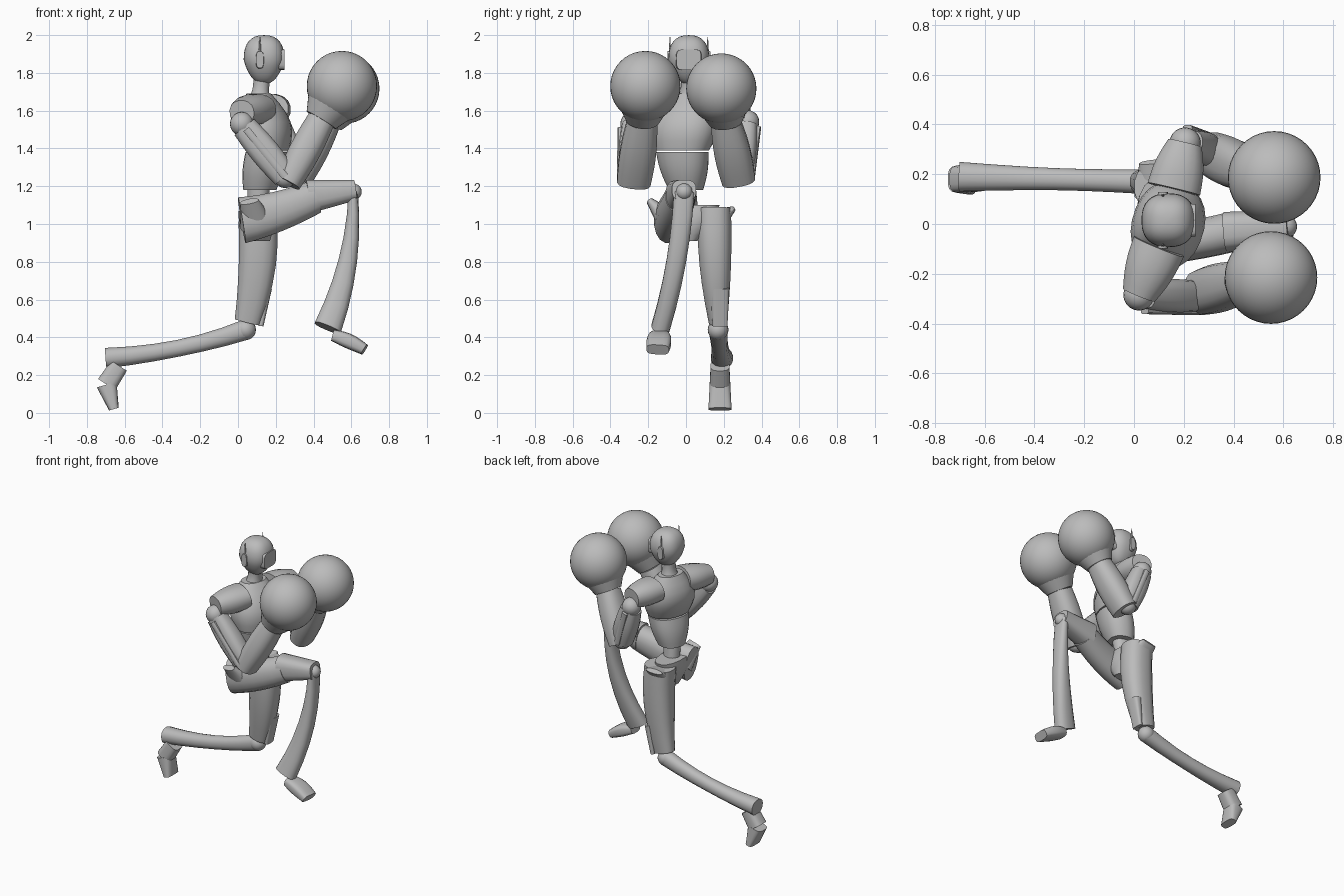
import bpy, bmesh, math
from mathutils import Vector

default_cube = bpy.data.objects.get("Cube")
if default_cube:
    bpy.data.objects.remove(default_cube)

grey = bpy.data.materials.new("plain grey")
grey.use_nodes = True
grey_value = (0.5, 0.5, 0.5, 1)
grey.diffuse_color = grey_value
grey.node_tree.nodes["Principled BSDF"].inputs["Base Color"].default_value = grey_value

ALONG_X, ALONG_Y, ALONG_Z = Vector((1, 0, 0)), Vector((0, 1, 0)), Vector((0, 0, 1))
SHOULDER_LINE = Vector((0.3, 0.95, 0))


def finish(name, bm):
    bmesh.ops.recalc_face_normals(bm, faces=bm.faces)
    mesh = bpy.data.meshes.new(name)
    bm.to_mesh(mesh)
    bm.free()
    part = bpy.data.objects.new(name, mesh)
    bpy.context.collection.objects.link(part)
    mesh.materials.append(grey)
    bpy.ops.object.select_all(action="DESELECT")
    part.select_set(True)
    bpy.context.view_layer.objects.active = part
    bpy.ops.object.shade_smooth_by_angle(angle=math.radians(40))


def soften(value, power):
    return math.copysign(abs(value) ** power, value)


def limb(name, path, start, end, bulge=0, side=ALONG_Y, normal=None, sides=16, power=0.9, steps=6):
    """Loft along a straight or bent path; start and end are half width and half depth."""
    points = [Vector(p) for p in path]
    first, last = points[0], points[-1]
    bend = points[1] if len(points) == 3 else first.lerp(last, 0.5)
    start, end = Vector(start), Vector(end)
    bm = bmesh.new()
    rings = []
    for i in range(steps + 1):
        t = i / steps
        near, far = first.lerp(bend, t), bend.lerp(last, t)
        centre = near.lerp(far, t)
        axis = normal or (far - near).normalized()
        across = (side - axis * side.dot(axis)).normalized()
        deep = axis.cross(across)
        width, depth = start.lerp(end, t)
        swell = bulge * math.sin(math.pi * t)
        ring = []
        for k in range(sides):
            angle = math.tau * (k + 0.5) / sides
            c = soften(math.cos(angle), power) * (width + swell)
            s = soften(math.sin(angle), power) * (depth + swell)
            ring.append(bm.verts.new(centre + across * c + deep * s))
        rings.append(ring)
    for low, high in zip(rings, rings[1:]):
        for k in range(sides):
            bm.faces.new((low[k - 1], low[k], high[k], high[k - 1]))
    bm.faces.new(rings[0])
    bm.faces.new(rings[-1])
    finish(name, bm)


def ball(name, centre, radius, segments=20, stretch=1, jaw=0, power=1):
    """Sphere, optionally boxier, taller and narrowed towards the chin."""
    bm = bmesh.new()
    bmesh.ops.create_uvsphere(bm, u_segments=segments, v_segments=segments // 2, radius=radius)
    for vert in bm.verts:
        x, y, z = (soften(value / radius, power) * radius for value in vert.co)
        narrow = 1 - jaw * max(0, -z / radius)
        vert.co = Vector((x * narrow, y * narrow, z * stretch)) + Vector(centre)
    finish(name, bm)


# Head, visor, ear pieces and neck
head = Vector((0.138, 0.015, 1.87))
ball("head", head, 0.108, segments=32, stretch=1.2, jaw=0.3, power=0.82)
limb("visor", [head + ALONG_X * 0.07, head + ALONG_X * 0.108], (0.07, 0.055), (0.065, 0.055), power=0.4)
for label, outward in (("right", -ALONG_Y), ("left", ALONG_Y)):
    ear = head + outward * 0.1 - ALONG_X * 0.022
    limb(label + "_ear_piece", [ear - outward * 0.03, ear + outward * 0.014],
         (0.025, 0.05), (0.02, 0.045), side=ALONG_X, power=0.7)
    limb(label + "_antenna", [ear, ear + ALONG_Z * 0.12], (0.01, 0.01), (0.002, 0.002), sides=6)
limb("neck", [(0.11, 0.02, 1.64), (0.12, 0.02, 1.7), (0.13, 0.02, 1.8)],
     (0.08, 0.07), (0.05, 0.05), bulge=-0.015, normal=ALONG_Z)

# Torso, turned towards the right
torso = dict(side=SHOULDER_LINE, normal=ALONG_Z, sides=24)
limb("chest", [(0.155, -0.02, 1.39), (0.11, 0.02, 1.69)], (0.145, 0.11), (0.09, 0.06), 0.055, **torso)
limb("abdomen", [(0.115, 0, 1.18), (0.155, -0.02, 1.38)], (0.09, 0.085), (0.14, 0.11), 0.01, **torso)
limb("spine", [(0.1, 0.02, 1), (0.11, 0, 1.2)], (0.05, 0.05), (0.05, 0.06), **torso)
limb("pelvis", [(0.11, 0.02, 0.91), (0.09, 0.02, 1.1)], (0.04, 0.06), (0.16, 0.08), 0.02, normal=ALONG_Z)


# Arms, each running from the shoulder cap to a round glove
def arm(label, outward, inner, shoulder, elbow, wrist, glove):
    inner, shoulder, elbow, wrist, glove = map(Vector, (inner, shoulder, elbow, wrist, glove))
    cap = shoulder + ALONG_Z * 0.06
    limb(label + "_shoulder", [inner, cap], (0.08, 0.11), (0.065, 0.07), 0.01, side=ALONG_Z)
    ball(label + "_shoulder_joint", shoulder, 0.063)
    limb(label + "_upper_arm", [shoulder.lerp(elbow, 0.06), elbow], (0.055, 0.068), (0.06, 0.068),
         0.01, power=0.7)
    plate_side = outward * 0.062
    limb(label + "_arm_strip", [shoulder.lerp(elbow, 0.1) + plate_side, elbow + plate_side],
         (0.015, 0.02), (0.015, 0.02), sides=8, power=0.6)
    ball(label + "_elbow", elbow, 0.06)
    heel = elbow + (elbow - wrist).normalized() * 0.04 + ALONG_X * 0.035 - outward * 0.02
    limb(label + "_forearm", [heel, wrist], (0.09, 0.07), (0.08, 0.075), 0.012, power=0.8)
    limb(label + "_cuff", [wrist, wrist.lerp(glove, 0.5)], (0.09, 0.09), (0.14, 0.14), sides=24, power=1)
    ball(label + "_glove", glove, 0.186, segments=40)


arm("right", -ALONG_Y, (0.1, -0.09, 1.61), (0.02, -0.285, 1.53), (0.25, -0.29, 1.25),
    (0.44, -0.23, 1.55), (0.55, -0.215, 1.73))
arm("left", ALONG_Y, (0.16, 0.14, 1.61), (0.205, 0.325, 1.54), (0.3, 0.29, 1.26),
    (0.47, 0.21, 1.54), (0.563, 0.187, 1.717))

# Raised right leg
right_knee = (0.61, -0.01, 1.17)
right_ankle = (0.475, -0.135, 0.45)
limb("right_hip_flare", [(0.1, -0.08, 1), (0.06, -0.19, 1.12)], (0.09, 0.07), (0.05, 0.02), side=ALONG_X)
limb("right_thigh", [(0.02, -0.09, 1.02), (0.2, -0.08, 1.05), (0.4, -0.03, 1.14)],
     (0.08, 0.125), (0.08, 0.09))
limb("right_thigh_end", [(0.37, -0.03, 1.145), (0.62, -0.01, 1.18)], (0.08, 0.09), (0.065, 0.055), power=0.7)
ball("right_knee", right_knee, 0.045)
limb("right_shin", [right_knee, (0.62, -0.03, 0.8), right_ankle], (0.055, 0.025), (0.05, 0.075), power=0.8)
limb("right_foot", [(0.5, -0.14, 0.41), (0.58, -0.14, 0.39), (0.67, -0.15, 0.335)],
     (0.05, 0.03), (0.06, 0.03), 0.01, power=0.6)

# Kneeling left leg
left_knee = (0.04, 0.17, 0.44)
left_ankle = (-0.7, 0.19, 0.29)
left_arch = (-0.695, 0.18, 0.15)
limb("left_hip_flare", [(0.1, 0.13, 1), (0.08, 0.25, 1.08)], (0.1, 0.08), (0.06, 0.015), side=ALONG_X)
limb("left_thigh", [(0.1, 0.15, 1.08), (0.13, 0.15, 0.8), (0.05, 0.17, 0.48)],
     (0.09, 0.1), (0.05, 0.07), 0.015, power=0.8)
limb("left_knee_plate", [(0.15, 0.18, 0.66), (0.12, 0.18, 0.46)], (0.05, 0.03), (0.04, 0.015), power=0.6)
ball("left_knee", left_knee, 0.055)
limb("left_shin", [left_knee, (-0.3, 0.18, 0.32), left_ankle], (0.05, 0.055), (0.06, 0.055), -0.01)
limb("left_heel", [(-0.63, 0.18, 0.25), left_arch], (0.05, 0.05), (0.055, 0.055), power=0.6)
limb("left_foot", [left_arch, (-0.657, 0.18, 0.02)], (0.055, 0.055), (0.062, 0.027), power=0.6)
